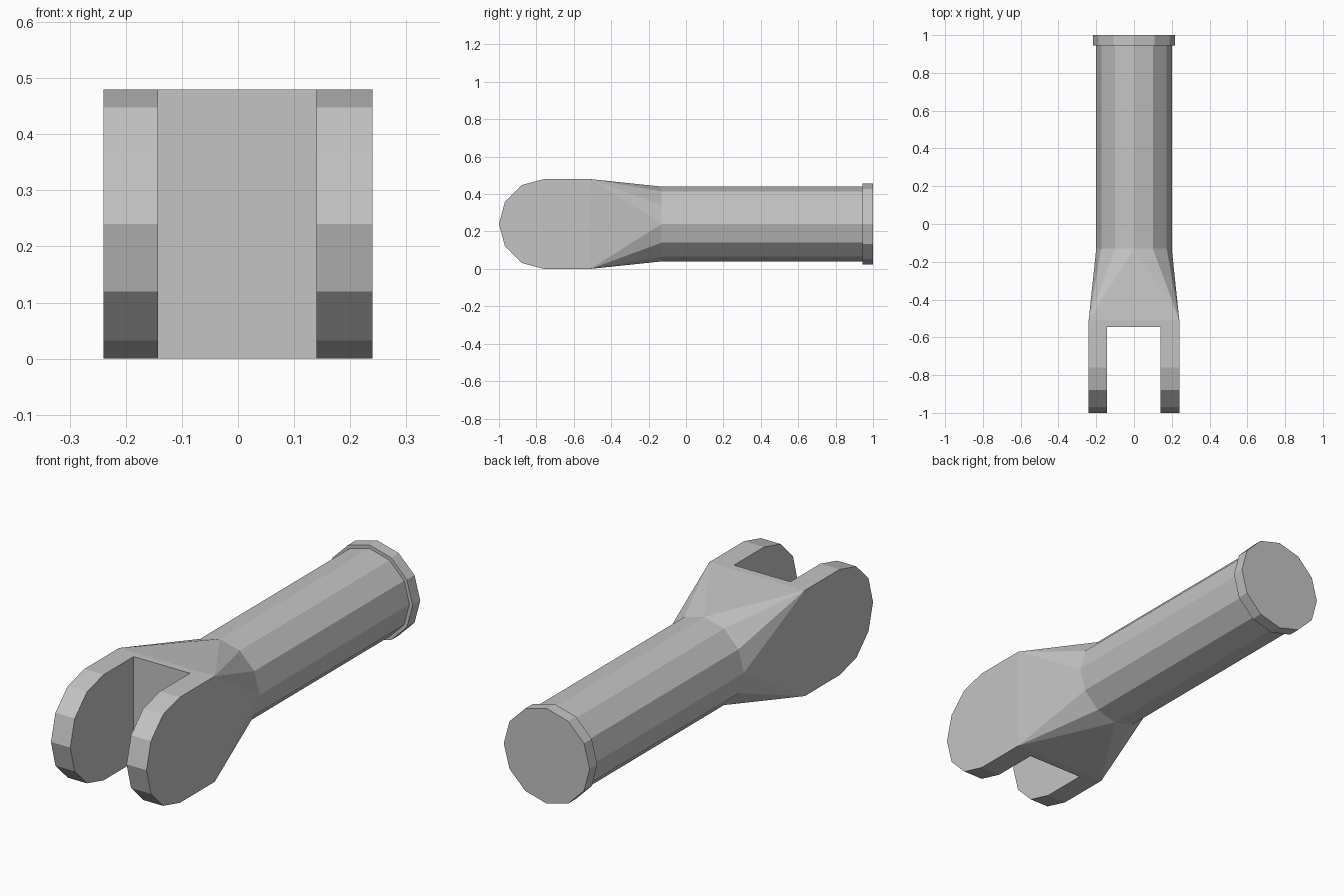
import bpy, bmesh, math
from mathutils import Vector

cube = bpy.data.objects.get("Cube")
if cube:
    bpy.data.objects.remove(cube, do_unlink=True)

MID_Z = 0.24
SIDES = 12

steel = bpy.data.materials.new("grey_steel")
steel.use_nodes = True
GREY = (0.55, 0.55, 0.55, 1)
steel.diffuse_color = GREY
steel.node_tree.nodes["Principled BSDF"].inputs["Base Color"].default_value = GREY


def ring(radius, y):
    """Points of a twelve-sided ring around the y axis."""
    angles = [2 * math.pi * i / SIDES for i in range(SIDES)]
    return [Vector((radius * math.cos(a), y, MID_Z + radius * math.sin(a))) for a in angles]


def hull(name, points):
    """Object made from the convex skin around the points."""
    bm = bmesh.new()
    for p in points:
        bm.verts.new(p)
    res = bmesh.ops.convex_hull(bm, input=bm.verts[:])
    loose = [v for v in res["geom_interior"] if isinstance(v, bmesh.types.BMVert)]
    bmesh.ops.delete(bm, geom=loose, context="VERTS")
    bmesh.ops.dissolve_limit(bm, angle_limit=math.radians(0.5), verts=bm.verts[:], edges=bm.edges[:])
    bmesh.ops.recalc_face_normals(bm, faces=bm.faces[:])
    mesh = bpy.data.meshes.new(name)
    bm.to_mesh(mesh)
    bm.free()
    mesh.materials.append(steel)
    obj = bpy.data.objects.new(name, mesh)
    bpy.context.collection.objects.link(obj)
    return obj


# Round shaft and its end collar
hull("shaft", ring(0.2, -0.13) + ring(0.2, 0.95))
hull("end_collar", ring(0.216, 0.945) + ring(0.216, 1.0))

# Fork: rounded nose, flat cheeks, and a taper that blends into the shaft
NOSE_Y, NOSE_R, HALF_W = -0.76, 0.24, 0.24
nose = []
for x in (-HALF_W, HALF_W):
    for i in range(SIDES // 2 + 1):
        a = math.pi / 2 + 2 * math.pi * i / SIDES
        nose.append(Vector((x, NOSE_Y + NOSE_R * math.cos(a), MID_Z + NOSE_R * math.sin(a))))
    for side in (-1, 1):
        nose.append(Vector((x, -0.51, MID_Z + side * NOSE_R)))
fork = hull("fork", nose + ring(0.2, -0.13))

# Slot between the two prongs
slot = hull("slot_cutter", [Vector((x, y, z)) for x in (-0.143, 0.14)
                            for y in (-1.2, -0.545) for z in (-0.2, 0.7)])
slot.hide_render = True
cut = fork.modifiers.new("slot", "BOOLEAN")
cut.operation = "DIFFERENCE"
cut.object = slot
cut.solver = "EXACT"
bpy.context.view_layer.objects.active = fork
bpy.ops.object.modifier_apply(modifier=cut.name)
bpy.data.objects.remove(slot, do_unlink=True)
